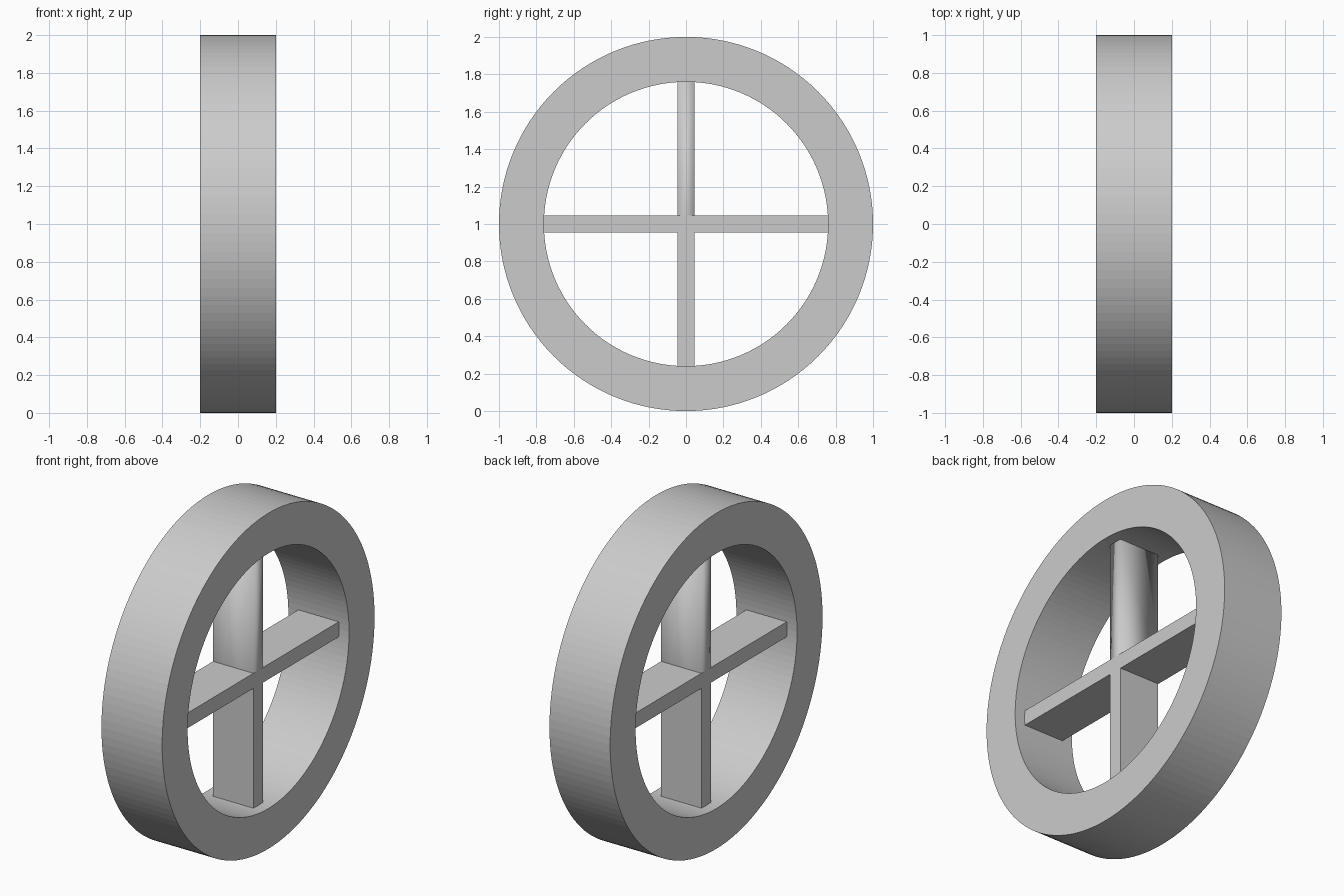
import bpy, bmesh
from math import pi, radians
from mathutils import Vector, Matrix

CENTRE = Vector((0, 0, 1))
OUTER, INNER, HALF_WIDTH = 1.0, 0.76, 0.2
SPOKE_DEPTH, SPOKE_HALF, SPOKE_REACH = 0.133, 0.045, 0.765
RIM_SIDES = 128

old = bpy.data.objects.get("Cube")
if old:
    bpy.data.objects.remove(old, do_unlink=True)

grey = bpy.data.materials.new("plain_grey")
grey.use_nodes = True
colour = (0.6, 0.6, 0.6, 1)
grey.diffuse_color = colour
for node in grey.node_tree.nodes:
    if node.type == 'BSDF_PRINCIPLED':
        node.inputs["Base Color"].default_value = colour


def finish(name, bm):
    bmesh.ops.recalc_face_normals(bm, faces=bm.faces[:])
    mesh = bpy.data.meshes.new(name)
    bm.to_mesh(mesh)
    bm.free()
    mesh.materials.append(grey)
    obj = bpy.data.objects.new(name, mesh)
    bpy.context.collection.objects.link(obj)
    return obj


# Rim: rectangular section spun about the axle
bm = bmesh.new()
section = [bm.verts.new((x, 0, 1 + r)) for x, r in
           ((-HALF_WIDTH, INNER), (HALF_WIDTH, INNER),
            (HALF_WIDTH, OUTER), (-HALF_WIDTH, OUTER))]
edges = [bm.edges.new((section[i], section[(i + 1) % 4])) for i in range(4)]
bmesh.ops.spin(bm, geom=section + edges, cent=CENTRE, axis=(1, 0, 0),
               angle=2 * pi, steps=RIM_SIDES, use_duplicate=False)
bmesh.ops.remove_doubles(bm, verts=bm.verts[:], dist=0.0005)
finish("rim", bm)

# Spokes: a hub square with four arms, thickened along the axle
bm = bmesh.new()
s, reach = SPOKE_HALF, SPOKE_REACH


def flat_face(corners, turn):
    spin = Matrix.Rotation(turn, 3, 'X')
    bm.faces.new([bm.verts.new(CENTRE + spin @ Vector((-SPOKE_DEPTH, y, z)))
                  for y, z in corners])


flat_face(((-s, -s), (s, -s), (s, s), (-s, s)), 0)
for quarter in range(4):
    flat_face(((-s, s), (s, s), (s, reach), (-s, reach)), radians(90 * quarter))
bmesh.ops.remove_doubles(bm, verts=bm.verts[:], dist=0.0005)
grown = bmesh.ops.extrude_face_region(bm, geom=bm.faces[:], use_keep_orig=True)
bmesh.ops.translate(bm, vec=(2 * SPOKE_DEPTH, 0, 0),
                    verts=[g for g in grown["geom"] if isinstance(g, bmesh.types.BMVert)])

# The upper arm is softly shaded, the others are flat
for face in bm.faces:
    middle = face.calc_center_median()
    face.smooth = middle.z > 1 + 2 * s and abs(middle.y) < 2 * s
finish("cross_spokes", bm)
